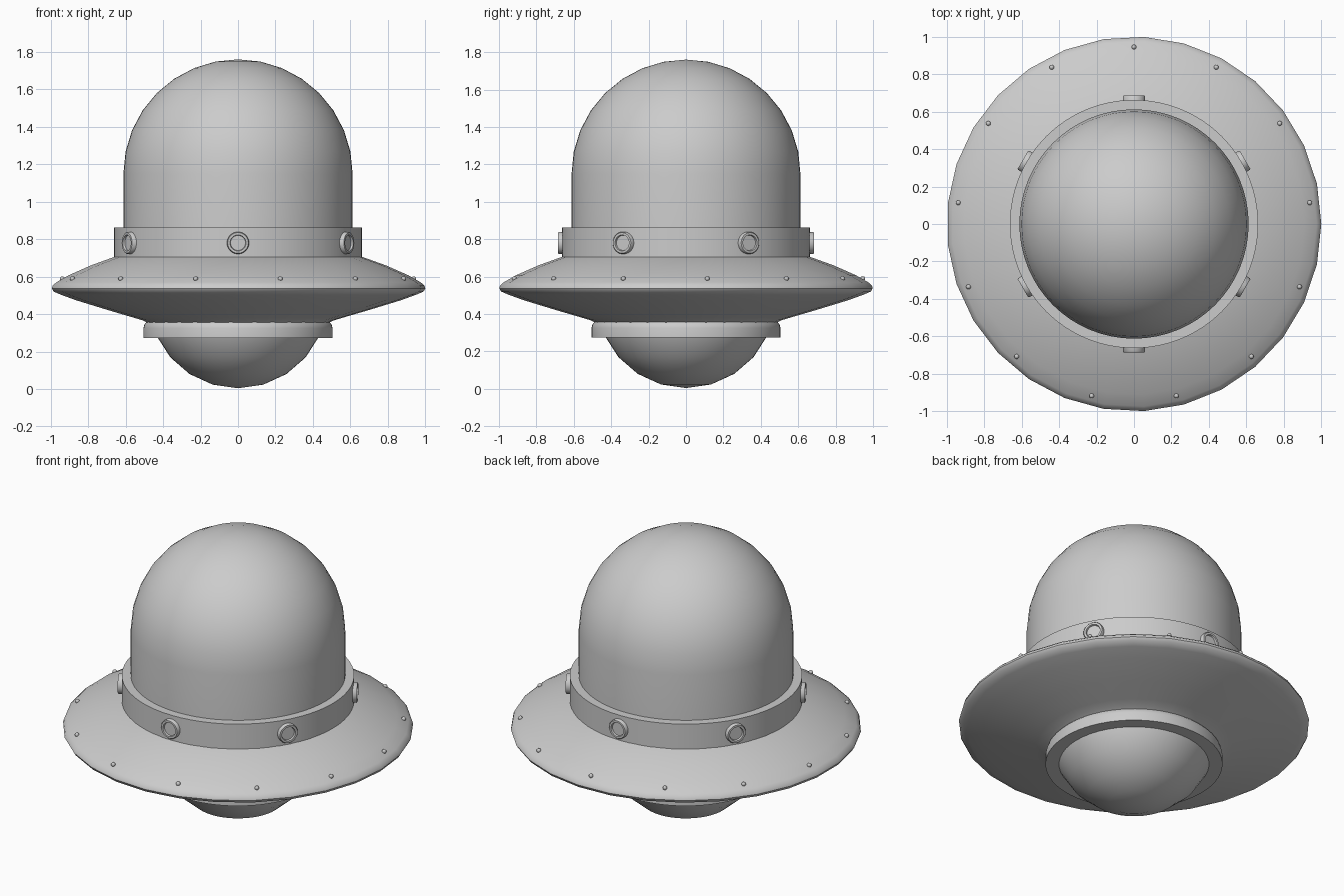
import bpy, bmesh, math
from mathutils import Matrix

if "Cube" in bpy.data.objects:
    bpy.data.objects.remove(bpy.data.objects["Cube"])


def lathe(name, profile, segs, closed=False, matrix=Matrix(), angle=40):
    """Revolve (radius, z) points around z; radius 0 makes a pole."""
    bm = bmesh.new()
    rings = []
    for r, z in profile:
        n = 1 if r == 0 else segs
        rings.append([bm.verts.new((r * math.cos(2 * math.pi * i / segs),
                                    r * math.sin(2 * math.pi * i / segs), z))
                      for i in range(n)])
    pairs = list(zip(rings, rings[1:]))
    if closed:
        pairs.append((rings[-1], rings[0]))
    for a, b in pairs:
        for i in range(segs):
            j = (i + 1) % segs
            quad = [a[i % len(a)], a[j % len(a)], b[j % len(b)], b[i % len(b)]]
            bm.faces.new(list(dict.fromkeys(quad)))
    bmesh.ops.recalc_face_normals(bm, faces=bm.faces)
    mesh = bpy.data.meshes.new(name)
    bm.to_mesh(mesh)
    bm.free()
    ob = bpy.data.objects.new(name, mesh)
    bpy.context.collection.objects.link(ob)
    ob.matrix_world = matrix
    bpy.ops.object.select_all(action='DESELECT')
    ob.select_set(True)
    bpy.context.view_layer.objects.active = ob
    bpy.ops.object.shade_smooth_by_angle(angle=math.radians(angle))
    return ob


def arc(radius, centre_z, start, end, steps):
    """Profile points on a circle, angles in degrees from the equator."""
    pts = []
    for i in range(steps + 1):
        a = math.radians(start + (end - start) * i / steps)
        r = radius * math.cos(a)
        pts.append((0 if r < 1e-5 else r, centre_z + radius * math.sin(a)))
    return pts


# Canopy: straight wall with a hemispherical top
lathe("dome", [(0.612, 0.72)] + arc(0.612, 1.148, 0, 90, 8), 64)

# Band around the foot of the dome
lathe("dome_band", [(0.60, 0.70), (0.663, 0.70), (0.663, 0.862), (0.60, 0.862)],
      64, closed=True)

# Saucer hull with a thin rounded rim
lathe("saucer", [(0.60, 0.72), (0.665, 0.705), (0.79, 0.66), (0.91, 0.607),
                 (0.975, 0.57), (0.995, 0.553), (1.0, 0.537), (0.99, 0.52),
                 (0.95, 0.503), (0.87, 0.474), (0.70, 0.422), (0.56, 0.381),
                 (0.51, 0.366), (0.48, 0.35)], 29)

# Collar under the hull
lathe("lower_collar", [(0.42, 0.273), (0.505, 0.273), (0.505, 0.325),
                       (0.50, 0.345), (0.485, 0.362), (0.42, 0.362)],
      64, closed=True)

# Bowl hanging through the collar
lathe("lower_bowl", arc(0.478, 0.482, -90, -90 + 5 * 180 / 11, 5), 48)

# Six portholes on the band
for k in range(6):
    m = (Matrix.Rotation(math.radians(30 + 60 * k), 4, 'Z')
         @ Matrix.Translation((0.66, 0, 0.78))
         @ Matrix.Rotation(math.radians(90), 4, 'Y'))
    lathe(f"porthole_{k + 1}", [(0.059, -0.03), (0.059, 0.02), (0.055, 0.025),
                                (0.043, 0.025), (0.040, 0.014), (0, 0.014)],
          32, matrix=m)

# Thirteen rivets along the rim
for k in range(13):
    m = (Matrix.Rotation(math.radians(90 + 360 * k / 13), 4, 'Z')
         @ Matrix.Translation((0.945, 0, 0.589)))
    lathe(f"rivet_{k + 1}", arc(0.013, 0, -90, 90, 8), 12, matrix=m)
